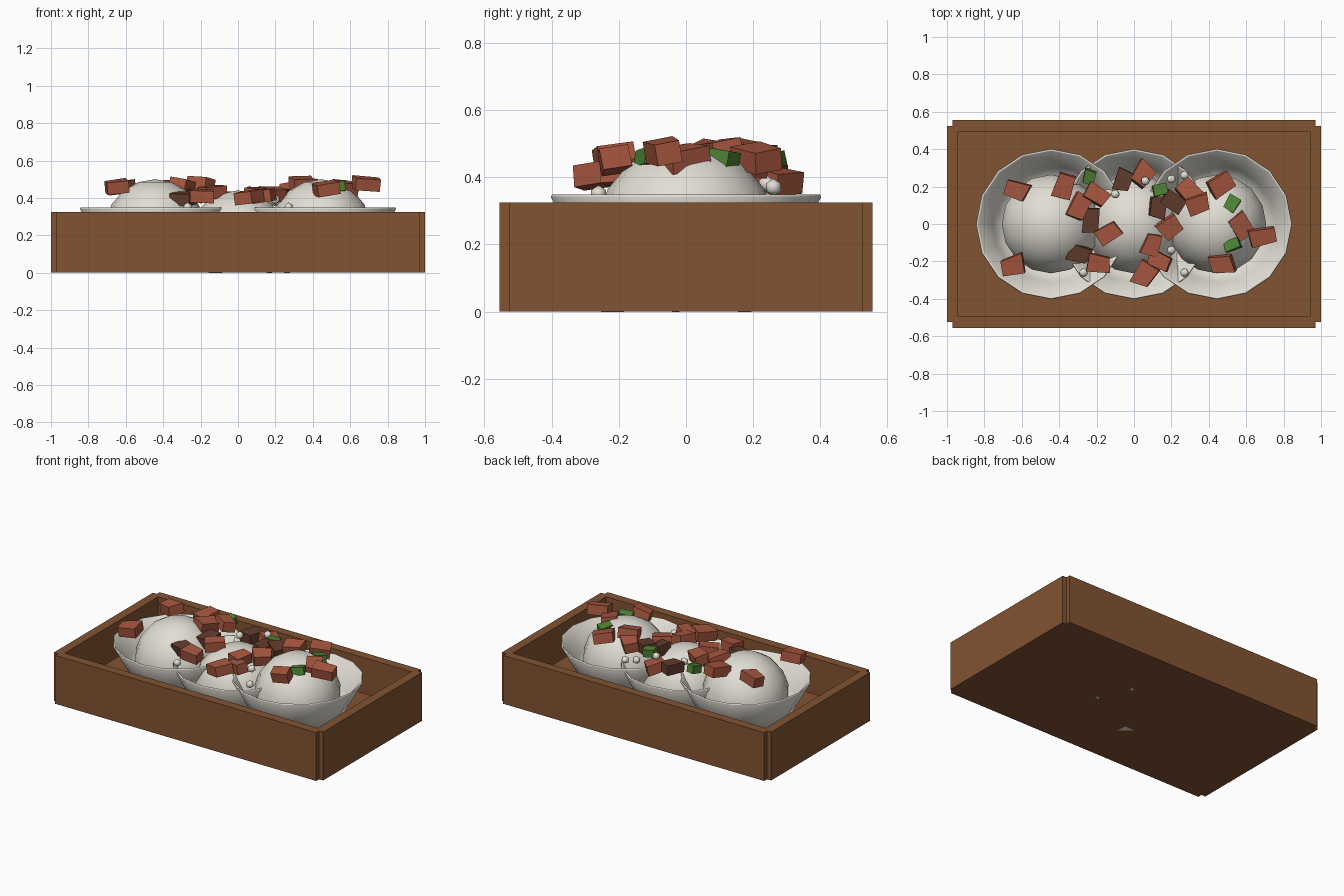
import bpy, bmesh, math, random
from mathutils import Matrix, Euler

if "Cube" in bpy.data.objects:
    bpy.data.objects.remove(bpy.data.objects["Cube"])

random.seed(4)


def material(name, rgb):
    m = bpy.data.materials.new(name)
    m.diffuse_color = (*rgb, 1)
    m.use_nodes = True
    m.node_tree.nodes["Principled BSDF"].inputs["Base Color"].default_value = m.diffuse_color
    return m


WOOD = material("brown_wood", (0.225, 0.087, 0.032))
CREAM = material("cream_white", (0.76, 0.73, 0.66))
RED = material("brick_red", (0.39, 0.095, 0.05))
DARK = material("dark_brown", (0.125, 0.045, 0.026))
GREEN = material("leaf_green", (0.075, 0.23, 0.035))


def finish(name, bm, mat, smooth=None):
    bmesh.ops.recalc_face_normals(bm, faces=bm.faces)
    me = bpy.data.meshes.new(name)
    bm.to_mesh(me)
    bm.free()
    me.materials.append(mat)
    ob = bpy.data.objects.new(name, me)
    bpy.context.collection.objects.link(ob)
    if smooth:
        bpy.ops.object.select_all(action='DESELECT')
        bpy.context.view_layer.objects.active = ob
        ob.select_set(True)
        bpy.ops.object.shade_smooth_by_angle(angle=math.radians(smooth))
    return ob


def box(name, lo, hi, mat):
    bm = bmesh.new()
    bmesh.ops.create_cube(bm, size=1)
    for v in bm.verts:
        v.co = [(a + b) / 2 + c * (b - a) for a, b, c in zip(lo, hi, v.co)]
    return finish(name, bm, mat)


def lathe(name, profile, centre, mat, sides=16):
    """Spin (radius, z) points about a vertical axis; the ends are closed by n-gons."""
    bm = bmesh.new()
    rings = [[bm.verts.new((centre[0] + r * math.cos(2 * math.pi * i / sides),
                            centre[1] + r * math.sin(2 * math.pi * i / sides),
                            centre[2] + z)) for i in range(sides)] for r, z in profile]
    for a, b in zip(rings, rings[1:]):
        for i in range(sides):
            j = (i + 1) % sides
            bm.faces.new((a[i], a[j], b[j], b[i]))
    bm.faces.new(rings[0])
    bm.faces.new(rings[-1])
    return finish(name, bm, mat, 180)


def chunk(name, pos, yaw, size, mat, tilt=0.2):
    """Tilted block whose four upright edges are pushed to uneven corners."""
    bm = bmesh.new()
    bmesh.ops.create_cube(bm, size=1)
    push = {(sx, sy): (random.uniform(0.8, 1.15), random.uniform(0.75, 1.2))
            for sx in (0, 1) for sy in (0, 1)}
    for v in bm.verts:
        px, py = push[(int(v.co.x > 0), int(v.co.y > 0))]
        v.co = (v.co.x * size[0] * px, v.co.y * size[1] * py, v.co.z * size[2])
    rot = Euler((random.uniform(-tilt, tilt), random.uniform(-tilt, tilt), math.radians(yaw)))
    bm.transform(Matrix.Translation(pos) @ rot.to_matrix().to_4x4())
    return finish(name, bm, mat)


# Tray: floor, two long walls and two end walls with notched corners
H = 0.325
box("tray_floor", (-0.95, -0.51, 0), (0.95, 0.51, 0.085), WOOD)
for s, tag in ((-1, "a"), (1, "b")):
    ys = sorted((s * 0.495, s * 0.555))
    xs = sorted((s * 0.94, s * 1.0))
    box("tray_long_wall_" + tag, (-0.97, ys[0], 0), (0.97, ys[1], H), WOOD)
    box("tray_end_wall_" + tag, (xs[0], -0.525, 0), (xs[1], 0.525, H), WOOD)

# Three flared bowls, each holding a ball; the middle set sits a little lower
bowl_profile = [(0.27, 0.10), (0.325, 0.20), (0.402, 0.340), (0.399, 0.348),
                (0.390, 0.343), (0.312, 0.21), (0.26, 0.12)]
for x, bowl_drop, ball_drop, tag in ((-0.443, 0, 0, "left"), (0, 0.025, 0.06, "middle"),
                                     (0.443, 0, 0, "right")):
    lathe("bowl_" + tag, bowl_profile, (x, 0, -bowl_drop), CREAM)
    bm = bmesh.new()
    bmesh.ops.create_uvsphere(bm, u_segments=16, v_segments=9, radius=0.268,
                              matrix=Matrix.Translation((x, 0, 0.232 - ball_drop)))
    # Cut the ball off where it rests in the bowl
    cut = bmesh.ops.bisect_plane(bm, geom=bm.verts[:] + bm.edges[:] + bm.faces[:],
                                 plane_co=(0, 0, 0.11), plane_no=(0, 0, -1), clear_outer=True)
    bmesh.ops.contextual_create(
        bm, geom=[e for e in cut["geom_cut"] if isinstance(e, bmesh.types.BMEdge)])
    finish("ball_" + tag, bm, CREAM, 35)

# Topping chunks: x, y, z, yaw
red = [(-0.63, 0.18, 0.455, -20), (-0.65, -0.22, 0.46, 15), (-0.37, 0.20, 0.455, 70),
       (-0.29, 0.09, 0.465, 65), (-0.20, 0.155, 0.475, -30), (-0.14, -0.05, 0.43, 30),
       (-0.19, -0.21, 0.41, -10), (0.045, 0.26, 0.39, 55), (0.06, -0.27, 0.405, 60),
       (0.10, -0.11, 0.42, 75), (0.14, -0.20, 0.41, -25), (0.19, -0.02, 0.42, 40),
       (0.29, 0.18, 0.44, -45), (0.34, 0.10, 0.475, 20), (0.47, 0.21, 0.455, 30),
       (0.57, -0.01, 0.455, -60), (0.69, -0.07, 0.475, 15), (0.47, -0.21, 0.45, 10)]
dark = [(-0.23, 0.02, 0.41, 90), (-0.29, -0.16, 0.395, -20), (-0.06, 0.235, 0.40, 75),
        (0.13, 0.09, 0.42, 80), (0.21, 0.12, 0.42, -40)]
green = [(-0.24, 0.25, 0.445, 70), (0.14, 0.18, 0.43, 10), (0.525, 0.11, 0.455, 60),
         (0.525, -0.11, 0.455, 20)]
for name, mat, spots, size in (("red_chunk", RED, red, (0.125, 0.095, 0.065)),
                               ("dark_chunk", DARK, dark, (0.115, 0.09, 0.065)),
                               ("green_chunk", GREEN, green, (0.08, 0.06, 0.05))):
    for i, (x, y, z, yaw) in enumerate(spots):
        chunk(f"{name}_{i + 1}", (x, y, z), yaw, size, mat)

# Small pale crumbs
for i, (x, y, z) in enumerate([(0.06, 0.23, 0.44), (-0.10, 0.16, 0.42), (0.20, 0.24, 0.38),
                               (0.27, 0.26, 0.37), (0.20, -0.14, 0.39), (0.27, -0.26, 0.35),
                               (-0.27, -0.26, 0.35)]):
    bm = bmesh.new()
    bmesh.ops.create_icosphere(bm, subdivisions=1, radius=0.026,
                               matrix=Matrix.Translation((x, y, z)))
    finish(f"crumb_{i + 1}", bm, CREAM, 60)

# Thin slivers showing under the tray
for i, (x, y, yaw, w) in enumerate([(-0.11, -0.21, -40, 0.11), (0.26, -0.03, 20, 0.04),
                                    (0.167, 0.177, 70, 0.05)]):
    bm = bmesh.new()
    bmesh.ops.create_cone(bm, cap_ends=True, segments=3, radius1=w / 2, radius2=w / 2, depth=0.006)
    bm.transform(Matrix.Translation((x, y, 0.002))
                 @ Matrix.Rotation(math.radians(yaw), 4, 'Z') @ Matrix.Diagonal((1, 0.6, 1, 1)))
    finish(f"sliver_{i + 1}", bm, CREAM)
